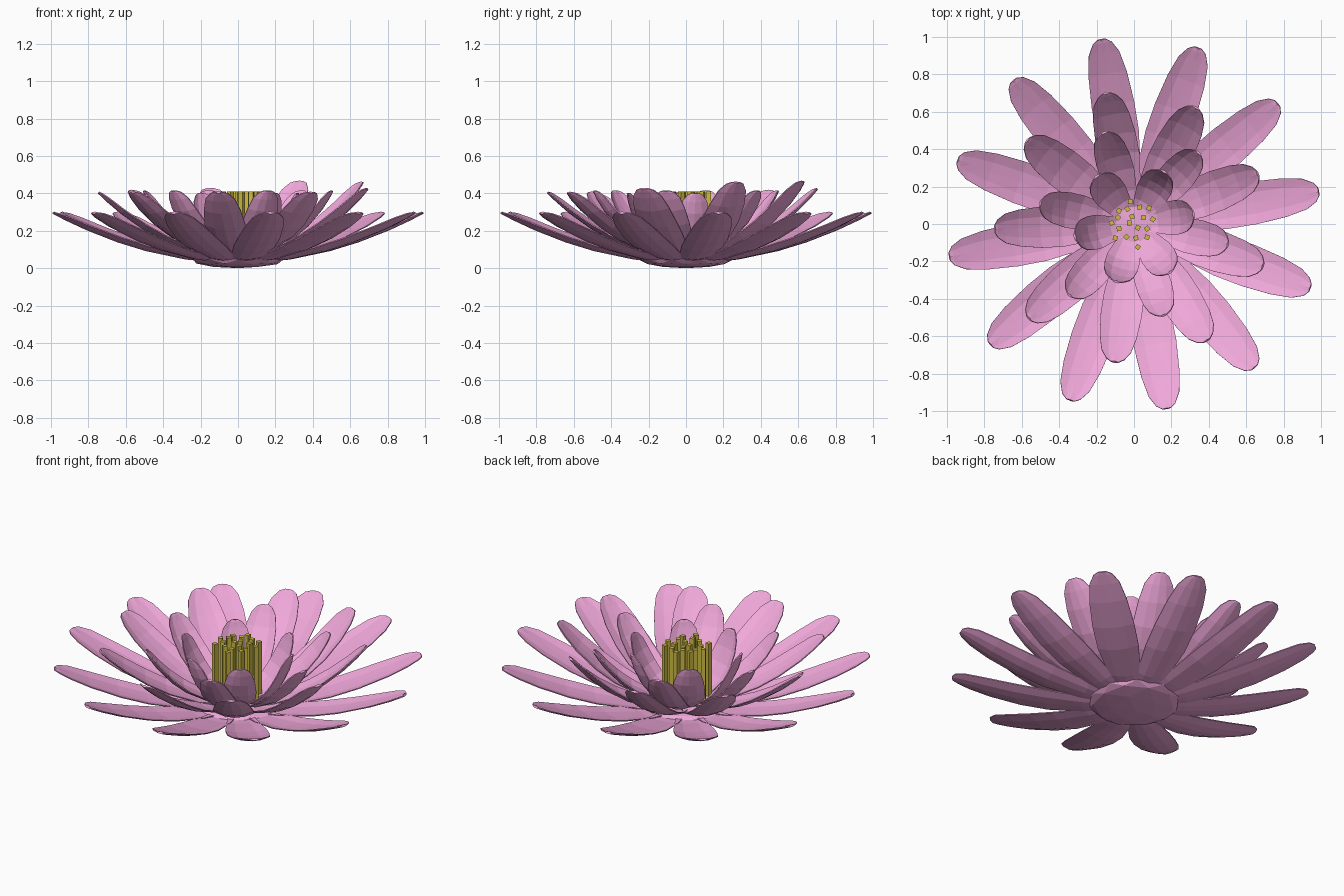
import bpy, bmesh, math
from mathutils import Vector, Matrix

if "Cube" in bpy.data.objects:
    bpy.data.objects.remove(bpy.data.objects["Cube"])


def material(name, color):
    m = bpy.data.materials.new(name)
    m.diffuse_color = (*color, 1)
    m.use_nodes = True
    m.node_tree.nodes["Principled BSDF"].inputs["Base Color"].default_value = m.diffuse_color
    return m


pink = material("petal_pink", (0.87, 0.39, 0.70))
gold = material("stamen_gold", (0.62, 0.50, 0.06))


def finish(bm, name, mat):
    bmesh.ops.recalc_face_normals(bm, faces=bm.faces)
    me = bpy.data.meshes.new(name)
    bm.to_mesh(me)
    bm.free()
    me.materials.append(mat)
    ob = bpy.data.objects.new(name, me)
    bpy.context.collection.objects.link(ob)
    return ob


# Position along the petal and relative width there (narrow base, blunt tip)
ROWS = [(0, .45), (.22, .75), (.45, .98), (.62, 1), (.8, .9), (.92, .72), (.98, .45), (1, .2)]


def petal(bm, angle, base, ctrl, tip, half, cup, thick=0.014):
    """Cupped blade swept along a curve in the radial plane."""
    b, c, e = Vector(base), Vector(ctrl), Vector(tip)
    rot = Matrix.Rotation(math.radians(angle), 4, 'Z')
    layers = []
    for side in (0, 1):
        grid = []
        for t, w in ROWS:
            p = b * (1 - t) ** 2 + c * 2 * t * (1 - t) + e * t * t
            d = ((c - b) * (1 - t) + (e - c) * t).normalized()
            n = Vector((-d.y, d.x))
            row = []
            for u in (-1, -.5, 0, .5, 1):
                q = p + n * (cup * w * half * u * u + side * thick * (1 - .6 * abs(u)))
                row.append(bm.verts.new(rot @ Vector((q.x, u * w * half, q.y))))
            grid.append(row)
        layers.append(grid)
    lo, hi = layers
    nr = len(ROWS)
    for i in range(nr - 1):
        for j in range(4):
            for g in (lo, hi):
                bm.faces.new((g[i][j], g[i][j + 1], g[i + 1][j + 1], g[i + 1][j]))
        for j in (0, 4):
            bm.faces.new((lo[i][j], lo[i + 1][j], hi[i + 1][j], hi[i][j]))
    for i in (0, nr - 1):
        for j in range(4):
            bm.faces.new((lo[i][j], lo[i][j + 1], hi[i][j + 1], hi[i][j]))


def ring(name, petals, base, ctrl, half, cup):
    bm = bmesh.new()
    for angle, r, z in petals:
        petal(bm, angle, base, ctrl, (r, z), half, cup)
    bmesh.ops.triangulate(bm, faces=bm.faces)
    finish(bm, name, pink)


# Four rings of petals, each steeper toward the centre
ring("outer_petals", [(10 + 30 * k, 1.005, .29) for k in range(12)],
     (.08, .025), (.55, .05), .115, .2)
second = [(.72, .455), (.71, .46), (.72, .42), (.73, .41), (.75, .40),
          (.76, .40), (.75, .40), (.74, .40), (.73, .42)]
ring("second_petals", [(22 + 40 * k, r, z) for k, (r, z) in enumerate(second)],
     (.06, .04), (.45, .10), .11, .25)
ring("third_petals", [(48 + 60 * k, .52, .41) for k in range(6)],
     (.05, .05), (.37, .12), .095, .3)
ring("inner_petals", [(a, .33, .40) for a in (60, 9, -53, -107, -168, 128)],
     (.04, .05), (.27, .10), .092, .3)

# Flattened base
bm = bmesh.new()
bmesh.ops.create_icosphere(bm, subdivisions=2, radius=1,
                           matrix=Matrix.Translation((0, 0, .045)) @ Matrix.Diagonal((.25, .25, .045, 1)))
finish(bm, "flower_base", pink)

# Upright stamens
spots = [(-.02, .12), (-.08, .07), (-.035, .08), (.03, .09), (.08, .085), (-.085, .035),
         (-.01, .04), (.05, .035), (.1, .025), (-.12, .005), (-.025, .005), (.02, -.02),
         (.07, -.025), (-.08, -.025), (-.1, -.075), (-.04, -.07), (.01, -.075),
         (.07, -.07), (.02, -.123)]
bm = bmesh.new()
for k, (x, y) in enumerate(spots):
    mat = (Matrix.Translation((x, y, .235)) @ Matrix.Rotation(k * 1.1, 4, 'Z')
           @ Matrix.Diagonal((.025, .025, .35, 1)))
    bmesh.ops.create_cube(bm, size=1, matrix=mat)
finish(bm, "stamens", gold)
